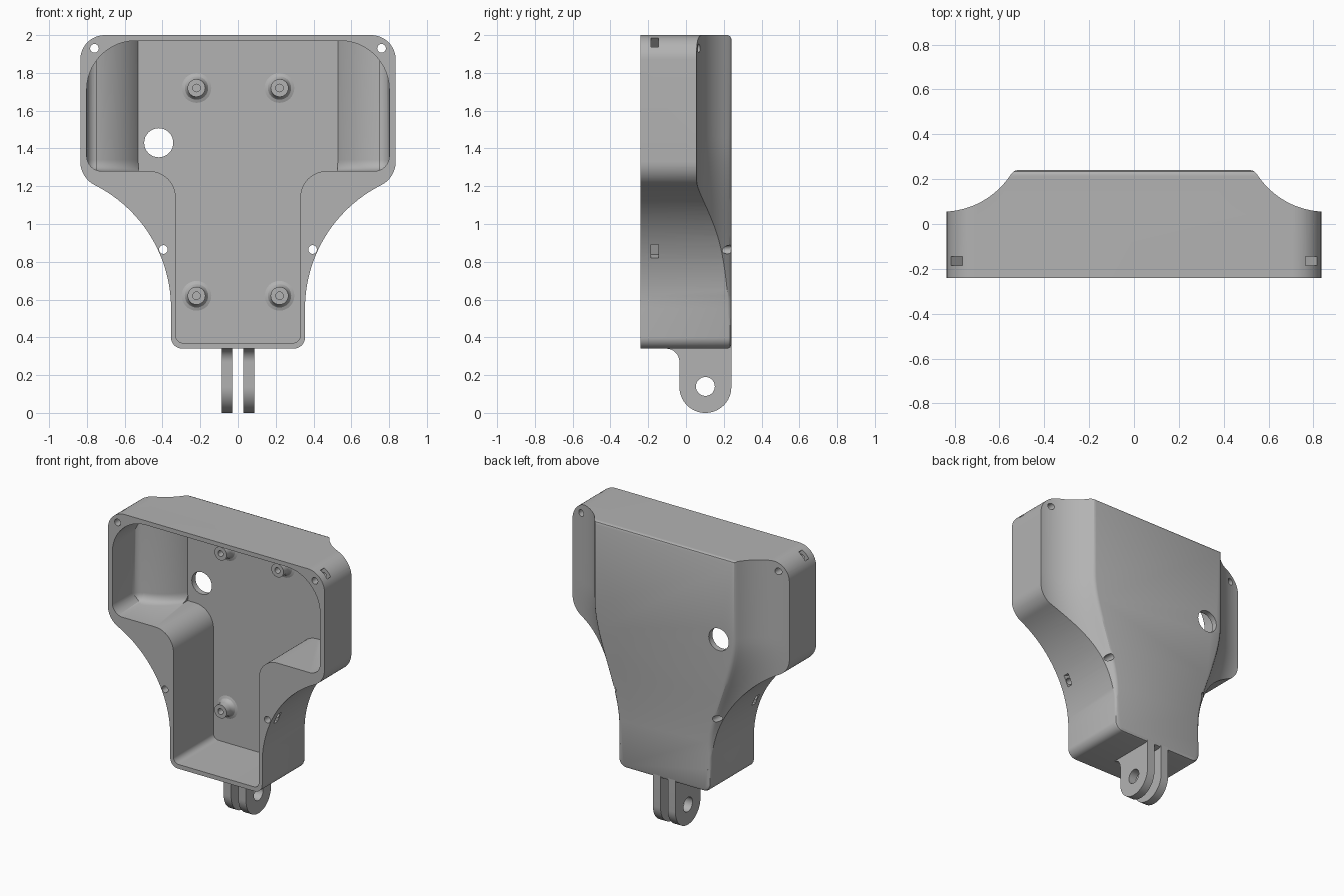
import bpy, bmesh, math
from mathutils import Vector, Matrix

cube = bpy.data.objects.get("Cube")
if cube:
    bpy.data.objects.remove(cube)

grey = bpy.data.materials.new("plain_grey")
grey.use_nodes = True
grey.diffuse_color = (0.45, 0.45, 0.45, 1)
grey.node_tree.nodes["Principled BSDF"].inputs["Base Color"].default_value = grey.diffuse_color

BACK, FRONT, FLOOR = 0.24, -0.24, 0.2


def finish(name, bm):
    bmesh.ops.remove_doubles(bm, verts=bm.verts, dist=1e-5)
    bmesh.ops.recalc_face_normals(bm, faces=bm.faces)
    mesh = bpy.data.meshes.new(name)
    bm.to_mesh(mesh)
    bm.free()
    mesh.materials.append(grey)
    ob = bpy.data.objects.new(name, mesh)
    bpy.context.collection.objects.link(ob)
    return ob


def rounded(corners, closed=True):
    """Polyline with each (a, b, radius) corner replaced by a tangent arc."""
    out, n = [], len(corners)
    for i, (a, b, r) in enumerate(corners):
        p = Vector((a, b))
        if r == 0:
            out.append(p)
            continue
        u = (Vector(corners[i - 1][:2]) - p).normalized()
        v = (Vector(corners[(i + 1) % n][:2]) - p).normalized()
        half = u.angle(v) / 2
        centre = p + (u + v).normalized() * r / math.sin(half)
        start = p + u * r / math.tan(half) - centre
        turn = start.angle_signed(p + v * r / math.tan(half) - centre)
        steps = max(6, int(abs(turn) * (8 + 20 * r)))
        out += [centre + Matrix.Rotation(-turn * k / steps, 2) @ start for k in range(steps + 1)]
    return out


def mirrored(half):
    return half + [(-x, z, r) for x, z, r in reversed(half)]


def loft(name, rings):
    bm = bmesh.new()
    loops = [[bm.verts.new(p) for p in ring] for ring in rings]
    n = len(loops[0])
    for low, high in zip(loops, loops[1:]):
        for i in range(n):
            bm.faces.new((low[i], low[(i + 1) % n], high[(i + 1) % n], high[i]))
    bm.faces.new(loops[0])
    bm.faces.new(loops[-1])
    return finish(name, bm)


def inset(loop, d):
    """Move a counter-clockwise loop inwards by d."""
    out = []
    for i, p in enumerate(loop):
        t = (loop[(i + 1) % len(loop)] - loop[i - 1]).normalized()
        out.append(p + Vector((-t.y, t.x)) * d)
    return out


def rod(name, x, z, r, y0=-0.4, y1=0.4):
    circle = [(x + r * math.cos(a), z + r * math.sin(a))
              for a in (math.tau * k / 32 for k in range(32))]
    return loft(name, [[(a, y, b) for a, b in circle] for y in (y0, y1)])


def cut(target, tool):
    mod = target.modifiers.new("cut", 'BOOLEAN')
    mod.operation, mod.solver, mod.object = 'DIFFERENCE', 'EXACT', tool
    bpy.context.view_layer.objects.active = target
    bpy.ops.object.modifier_apply(modifier=mod.name)
    bpy.data.objects.remove(tool)


def arc(cx, cy, r, a0, a1, n=20):
    return [(cx + r * math.cos(math.radians(a0 + (a1 - a0) * k / n)),
             cy + r * math.sin(math.radians(a0 + (a1 - a0) * k / n))) for k in range(n + 1)]


# Housing shell: outline extruded front to back with a softened back edge
outline = rounded(mirrored([(0.355, 0.34, 0.06), (0.355, 1.0, 0.73),
                            (0.835, 1.245, 0.14), (0.835, 2.0, 0.13)]))
housing = loft("housing", [[(p.x, y, p.y) for p in inset(outline, d)]
                           for y, d in ((FRONT, 0), (0.22, 0), (0.234, 0.006), (BACK, 0.02))])


# Concave shoulders on the back, drifting inwards towards the bottom
def shoulder_edge(z):
    t = min(1, max(0, (z - 0.62) / 0.83))
    return 0.355 + 0.19 * t * t * (3 - 2 * t)


def outer_section(z):
    e = shoulder_edge(z)
    return ([(e - 0.025, 0.35), (e - 0.025, 0.2402), (e - 0.01, 0.236), (e, 0.226)]
            + arc(e + 0.31, 0.42, 0.365, 215, 270) + [(1.1, 0.055), (1.1, 0.35)])


# Matching bulge that limits the cavity, with rounded lower and outer corners
def inner_section(z):
    h = max(0, 0.06 - max(0, z - 1.28))
    drop = 0.06 - math.sqrt(0.06 ** 2 - h ** 2)
    pts = ([(0.53, 0.35)] + arc(0.87, 0.42, 0.405, 212, 255) + arc(0.74, -0.035, 0.06, 80, 0, 8)
           + [(0.8, -0.2), (1.1, -0.2), (1.1, 0.35)])
    return [(x, y - drop) for x, y in pts]


# Main cavity, open at the front
hollow = rounded(mirrored([(0.33, 0.37, 0.04), (0.33, 1.28, 0.14),
                           (0.801, 1.28, 0.08), (0.801, 1.97, 0.26)]))
cavity = loft("cavity", [[(p.x, y, p.y) for p in hollow] for y in (-0.4, FLOOR)])
inner_levels = [1.2] + [1.28 + 0.01 * k for k in range(7)] + [2.1]
outer_levels = [0.5 + 0.04 * k for k in range(25)] + [2.1]
for s in (-1, 1):
    for target, section, levels in ((cavity, inner_section, inner_levels),
                                    (housing, outer_section, outer_levels)):
        cut(target, loft("shoulder", [[(s * x, y, z) for x, y in section(z)] for z in levels]))
cut(housing, cavity)

# Cable hole, screw holes and nut slots
cut(housing, rod("cable_hole", -0.42, 1.43, 0.077))
for s in (-1, 1):
    for x, z, tilt, width in ((0.76, 1.93, 45, 0.07), (0.395, 0.865, -20, 0.08)):
        cut(housing, rod("screw_hole", s * x, z, 0.023))
        a = math.radians(tilt)
        along = Vector((math.cos(a), math.sin(a)))
        side = Vector((-along.y, along.x)) * width / 2
        c = Vector((x, z))
        box = [c - along * 0.03 - side, c + along * 0.12 - side,
               c + along * 0.12 + side, c - along * 0.03 + side]
        cut(housing, loft("nut_slot", [[(s * p.x, y, p.y) for p in box] for y in (-0.185, -0.145)]))

# Mounting posts with flared feet
posts = []
for x in (-0.22, 0.22):
    for z in (0.62, 1.72):
        bm = bmesh.new()
        profile = [(0.02, 0.205), (0.02, 0.12), (0.047, 0.12), (0.047, 0.165),
                   (0.052, 0.182), (0.062, 0.194), (0.08, 0.2005)]
        verts = [bm.verts.new((x + r, y, z)) for r, y in profile]
        edges = [bm.edges.new(pair) for pair in zip(verts, verts[1:])]
        bmesh.ops.spin(bm, geom=verts + edges, cent=(x, 0, z), axis=(0, 1, 0),
                       angle=math.tau, steps=32)
        posts.append(finish("mounting_post", bm))

# Twin hinge prongs under the housing
prong = rounded([(0.24, 0.36, 0), (0.24, 0, 0.137), (-0.035, 0, 0.137),
                 (-0.035, 0.34, 0.07), (-0.106, 0.34, 0), (-0.106, 0.36, 0)])
prongs = []
for s, side in ((-1, "right"), (1, "left")):
    ob = loft(side + "_hinge_prong", [[(s * x, p.x, p.y) for p in prong] for x in (0.028, 0.087)])
    pin = [(0.1025 + 0.05 * math.cos(k * math.tau / 32), 0.14 + 0.05 * math.sin(k * math.tau / 32))
           for k in range(32)]
    cut(ob, loft("pin_hole", [[(x, y, z) for y, z in pin] for x in (-0.2, 0.2)]))
    prongs.append(ob)

# Smooth curved faces, keep edges sharp
bpy.ops.object.select_all(action='DESELECT')
for ob in [housing] + posts + prongs:
    ob.select_set(True)
bpy.context.view_layer.objects.active = housing
bpy.ops.object.shade_smooth_by_angle(angle=math.radians(30))
